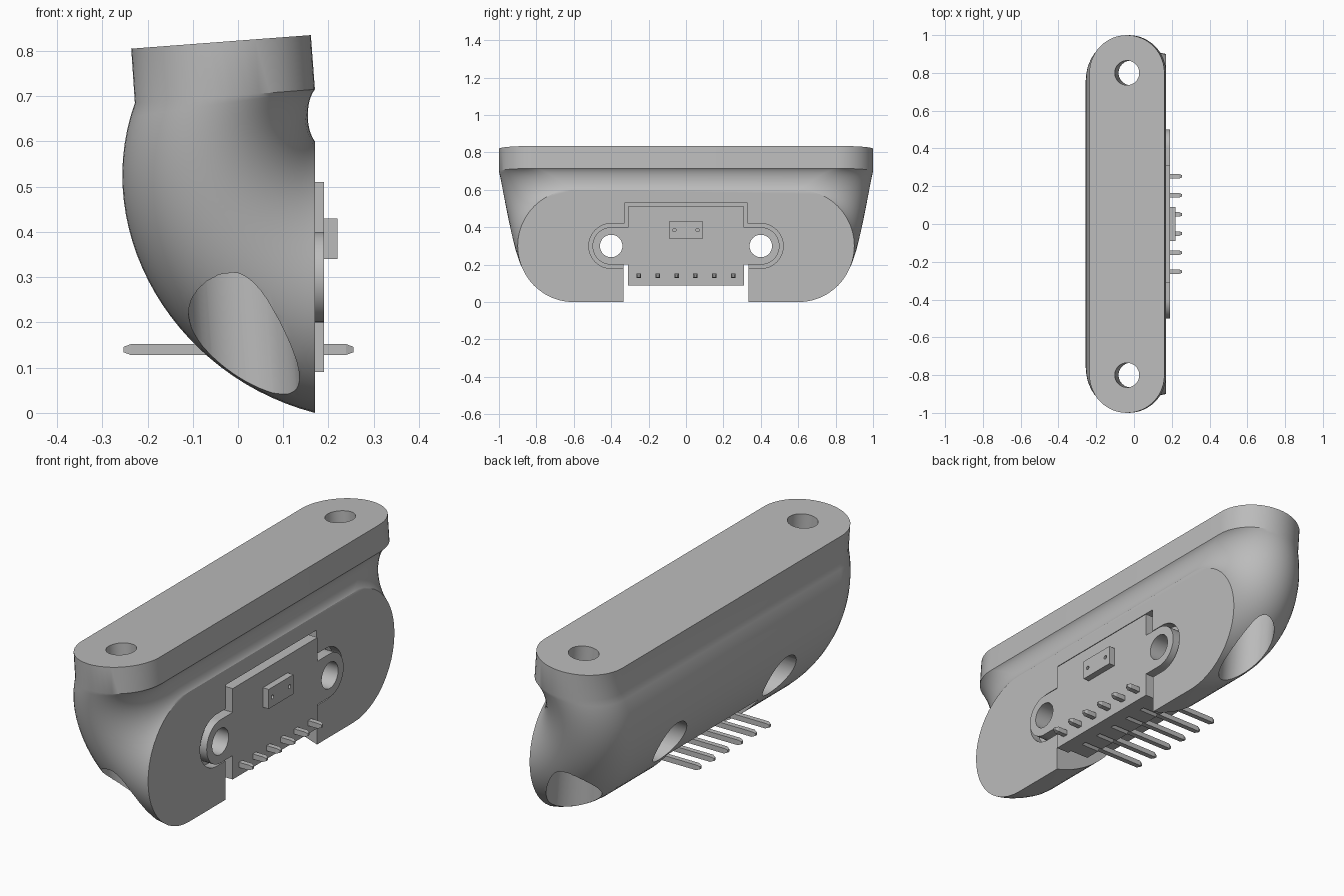
import bpy, bmesh, math
from mathutils import Vector

old = bpy.data.objects.get("Cube")
if old:
    bpy.data.objects.remove(old, do_unlink=True)

grey = bpy.data.materials.new("light grey")
grey.use_nodes = True
grey.diffuse_color = (0.5, 0.5, 0.5, 1)
grey.node_tree.nodes["Principled BSDF"].inputs["Base Color"].default_value = (0.5, 0.5, 0.5, 1)


def loft(name, rings):
    """Closed solid skinned through a list of equal-length rings."""
    bm = bmesh.new()
    rows = [[bm.verts.new(p) for p in ring] for ring in rings]
    n = len(rows[0])
    for a, b in zip(rows, rows[1:]):
        for i in range(n):
            j = (i + 1) % n
            bm.faces.new((a[i], a[j], b[j], b[i]))
    bm.faces.new(rows[0])
    bm.faces.new(rows[-1])
    bmesh.ops.recalc_face_normals(bm, faces=bm.faces[:])
    mesh = bpy.data.meshes.new(name)
    bm.to_mesh(mesh)
    bm.free()
    mesh.materials.append(grey)
    ob = bpy.data.objects.new(name, mesh)
    bpy.context.collection.objects.link(ob)
    return ob


def prism(name, outline, x0, x1):
    return loft(name, [[(x, y, z) for y, z in outline] for x in (x0, x1)])


def box(name, x0, x1, y0, y1, z0, z1):
    return prism(name, [(y0, z0), (y1, z0), (y1, z1), (y0, z1)], x0, x1)


def cylinder(name, start, end, r, n=48):
    start, end = Vector(start), Vector(end)
    axis = (end - start).normalized()
    v = Vector((0, 1, 0))
    u = v.cross(axis)
    angles = [2 * math.pi * i / n for i in range(n)]
    return loft(name, [[c + r * (math.cos(a) * u + math.sin(a) * v) for a in angles]
                       for c in (start, end)])


def activate(ob):
    bpy.ops.object.select_all(action='DESELECT')
    ob.select_set(True)
    bpy.context.view_layer.objects.active = ob


def cut(ob, cutters):
    activate(ob)
    for c in cutters:
        c.hide_render = True
        mod = ob.modifiers.new("cut", 'BOOLEAN')
        mod.operation = 'DIFFERENCE'
        mod.solver = 'EXACT'
        mod.object = c
        bpy.ops.object.modifier_apply(modifier=mod.name)
        bpy.data.objects.remove(c, do_unlink=True)


def smooth(ob):
    activate(ob)
    bpy.ops.object.shade_smooth_by_angle(angle=math.radians(30))


def bezier(pts, t):
    s = 1 - t
    weights = (s**3, 3 * s * s * t, 3 * s * t * t, t**3)
    return sum((Vector((x, 0, z)) * w for (x, z), w in zip(pts, weights)), Vector())


def stadium(inner, outer, half_length, n=24):
    """Round-ended slot section between an inner and an outer edge."""
    centre, d = (inner + outer) / 2, (inner - outer) / 2
    r = d.length
    ring = []
    for side in (1, -1):
        for i in range(n + 1):
            a = math.pi * i / n
            y = side * (half_length - r + r * math.sin(a))
            ring.append(centre + side * d * math.cos(a) + Vector((0, y, 0)))
    return ring


def eared_outline(half, z0, z1, ear, n=24):
    """Rectangle in y and z with a round ear on each side."""
    right = [(half, z0), (half, EAR_Z - ear)]
    for i in range(n + 1):
        a = math.pi * (i / n - 0.5)
        right.append((EAR_Y + ear * math.cos(a), EAR_Z + ear * math.sin(a)))
    right += [(half, EAR_Z + ear), (half, z1)]
    return right + [(-y, z) for y, z in reversed(right)]


EAR_Y, EAR_Z = 0.4, 0.3

# Body: flange on top, swept round to the upright face
inner_edge = [(0.17, 0.715), (0.15, 0.69), (0.148, 0.63), (0.17, 0.6)]
outer_edge = [(-0.228, 0.685), (-0.33, 0.40), (-0.14, 0.08), (0.17, 0.0)]
rings = [stadium(Vector((0.161, 0, 0.835)), Vector((-0.236, 0, 0.805)), 1.0)]
STEPS = 28
for k in range(STEPS + 1):
    t = k / STEPS
    rings.append(stadium(bezier(inner_edge, t), bezier(outer_edge, t), 1 - 0.1 * t))
body = loft("bracket_body", rings)

# Bolt holes with access bores, sensor pocket and pin slot
axis = Vector((0.075, 0, -1)).normalized()
cutters = []
for side in (1, -1):
    top = Vector((-0.037, side * 0.8, 0.82))
    cutters.append(cylinder("bolt_bore", top + axis * 0.27, top + axis, 0.117))
    cutters.append(cylinder("bolt_hole", top - axis * 0.2, top + axis * 0.4, 0.065))
    y = side * EAR_Y
    cutters.append(cylinder("screw_bore", (-0.5, y, EAR_Z), (0.03, y, EAR_Z), 0.1))
    cutters.append(cylinder("screw_hole", (-0.1, y, EAR_Z), (0.4, y, EAR_Z), 0.06))
cutters.append(prism("pocket", eared_outline(0.33, -0.1, 0.53, 0.12), 0.125, 0.4))
cutters.append(box("slot", -0.5, 0.4, -0.335, 0.335, -0.1, 0.2))
cut(body, cutters)
smooth(body)

# Circuit board with two mounting ears
board = prism("circuit_board", eared_outline(0.31, 0.09, 0.51, 0.1), 0.125, 0.19)
cut(board, [cylinder("ear_hole", (0, s * EAR_Y, EAR_Z), (0.4, s * EAR_Y, EAR_Z), 0.06)
            for s in (1, -1)])
smooth(board)

# Sensor chip with two small openings
chip = box("sensor_chip", 0.185, 0.22, -0.09, 0.09, 0.34, 0.43)
cut(chip, [cylinder("port", (0.21, s * 0.062, 0.385), (0.3, s * 0.062, 0.385), 0.009, 16)
           for s in (1, -1)])

# Pin header: one block and one tapered pin per position
for i in range(6):
    y = (i - 2.5) * 0.101
    c = 0.012
    block = [(y - 0.05 + c, 0.09), (y + 0.05 - c, 0.09), (y + 0.05, 0.09 + c),
             (y + 0.05, 0.19 - c), (y + 0.05 - c, 0.19), (y - 0.05 + c, 0.19),
             (y - 0.05, 0.19 - c), (y - 0.05, 0.09 + c)]
    prism(f"header_block_{i + 1}", block, 0.03, 0.126)
    corners = ((-1, -1), (1, -1), (1, 1), (-1, 1))
    loft(f"header_pin_{i + 1}",
         [[(x, y + h * a, 0.14 + h * b) for a, b in corners]
          for x, h in ((-0.253, 0.006), (-0.237, 0.012), (0.239, 0.012), (0.255, 0.006))])
